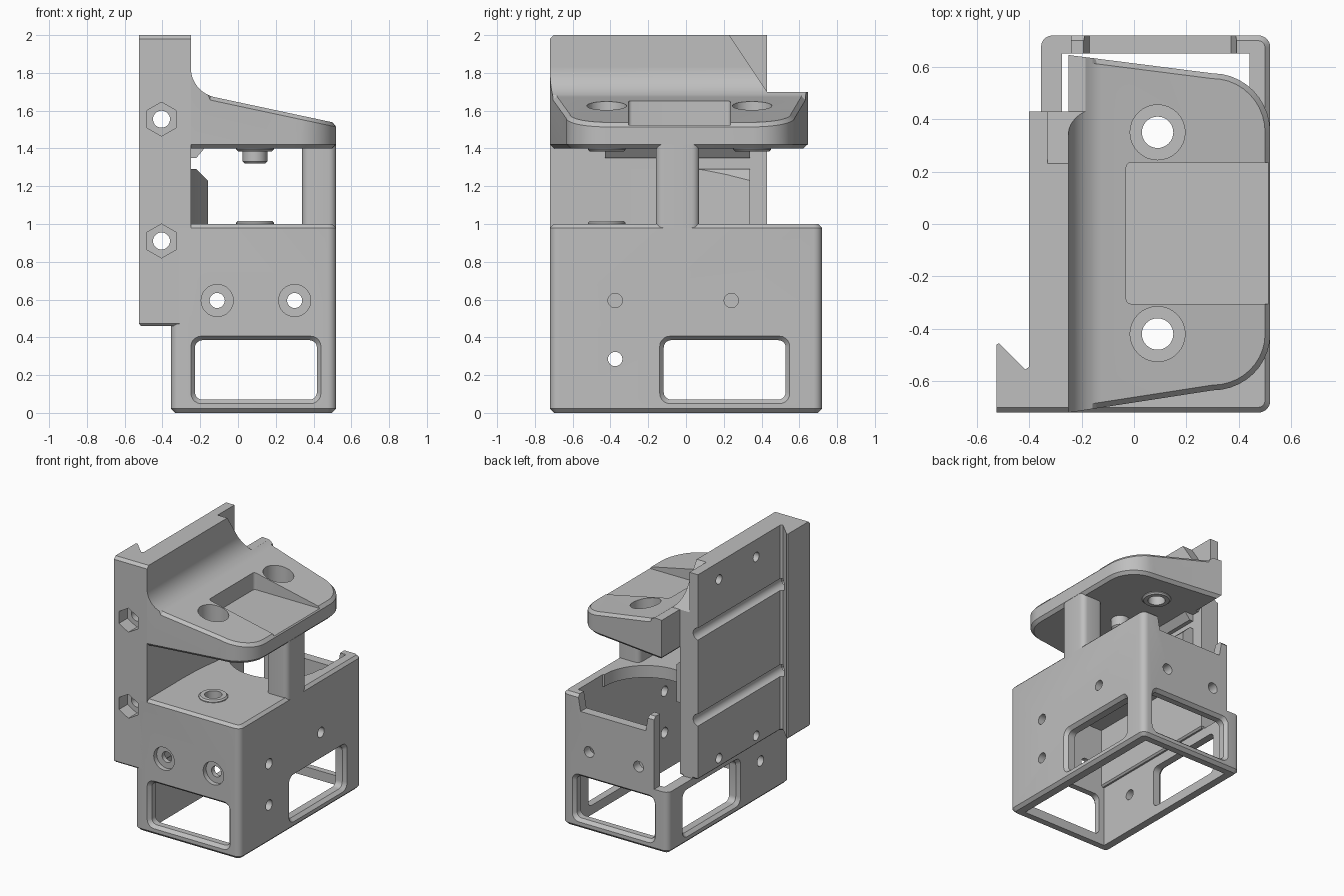
import bpy, bmesh
from math import sin, cos, pi, radians

old = bpy.data.objects.get("Cube")
if old:
    bpy.data.objects.remove(old)

grey = bpy.data.materials.new("plain grey")
grey.use_nodes = True
grey.diffuse_color = (0.52, 0.52, 0.52, 1)
grey.node_tree.nodes["Principled BSDF"].inputs["Base Color"].default_value = grey.diffuse_color


def prism(name, pts, axis, lo, hi, pts_hi=None, cham_lo=0, cham_hi=0):
    """Extrude (or loft) a 2D outline along an axis, with optional end chamfers."""
    place = {"x": lambda a, b, h: (h, a, b), "y": lambda a, b, h: (a, h, b),
             "z": lambda a, b, h: (a, b, h)}[axis]
    bm = bmesh.new()
    v0 = [bm.verts.new(place(a, b, lo)) for a, b in pts]
    v1 = [bm.verts.new(place(a, b, hi)) for a, b in (pts_hi or pts)]
    caps = [bm.faces.new(v0), bm.faces.new(v1)]
    n = len(pts)
    for i in range(n):
        j = (i + 1) % n
        bm.faces.new((v0[i], v0[j], v1[j], v1[i]))
    bmesh.ops.recalc_face_normals(bm, faces=bm.faces)
    ends = [list(f.edges) for f in caps]
    for edges, size in zip(ends, (cham_lo, cham_hi)):
        if size:
            bmesh.ops.bevel(bm, geom=edges, offset=size, segments=1, affect="EDGES")
    mesh = bpy.data.meshes.new(name)
    bm.to_mesh(mesh)
    bm.free()
    mesh.materials.append(grey)
    ob = bpy.data.objects.new(name, mesh)
    bpy.context.collection.objects.link(ob)
    return ob


def arc(cx, cy, rx, ry, start, end, steps=10):
    angles = [radians(start + (end - start) * i / steps) for i in range(steps + 1)]
    return [(cx + rx * cos(t), cy + ry * sin(t)) for t in angles]


def circle(cx, cy, r, n=32):
    return [(cx + r * sin(2 * pi * i / n), cy + r * cos(2 * pi * i / n)) for i in range(n)]


def rect(a0, b0, a1, b1, r=0):
    if not r:
        return [(a0, b0), (a1, b0), (a1, b1), (a0, b1)]
    return (arc(a1 - r, b1 - r, r, r, 0, 90, 5) + arc(a0 + r, b1 - r, r, r, 90, 180, 5)
            + arc(a0 + r, b0 + r, r, r, 180, 270, 5) + arc(a1 - r, b0 + r, r, r, 270, 360, 5))


def combine(targets, tool, mode="DIFFERENCE"):
    """Apply a boolean to every target and throw the tool away."""
    tool.hide_render = True
    for ob in targets:
        mod = ob.modifiers.new("cut", "BOOLEAN")
        mod.operation, mod.object, mod.solver = mode, tool, "EXACT"
        bpy.context.view_layer.objects.active = ob
        bpy.ops.object.modifier_apply(modifier=mod.name)
    bpy.data.objects.remove(tool)


def cut(targets, *args, **kw):
    combine(targets, prism("cutter", *args, **kw))


# Main housing: hollow, open below, open above at the rear with a round front edge
housing = prism("housing", rect(-.355, -.72, .52, .72, .045), "z", 0, 1, cham_lo=.022, cham_hi=.02)
cut([housing], rect(-.275, -.65, .44, .65), "z", -.1, .91)
cut([housing], arc(.09, .35, .34, .34, 180, 360, 32) + [(.44, .36), (.44, .65), (-.275, .65), (-.275, .36)],
    "z", .8, 1.1)
# Dip in the rear wall and the cut rear corner
cut([housing], [(-.17, .88), (.37, .88), (.41, 1.1), (-.21, 1.1)], "y", .6, .8)
cut([housing], rect(-.5, .43, -.24, .8), "z", .46, 1.1)

# Windows through opposite walls, with chamfered outer rims
for axis, a0, a1, walls in (("y", -.25, .44, (-.72, .72)), ("x", -.14, .55, (-.355, .52))):
    inner = rect(a0 + .022, .07, a1 - .022, .385, .04)
    outer = rect(a0, .048, a1, .407, .055)
    cut([housing], inner, axis, -1, 1)
    for w in walls:
        s = 1 if w > 0 else -1
        cut([housing], inner, axis, w - s * .025, w + s * .001, pts_hi=outer)

# Vertical mounting tower with a dovetail lip
tower = prism("mounting_tower", [(-.525, -.72), (-.25, -.72), (-.25, .43), (-.4, .43), (-.4, -.545),
                                 (-.415, -.555), (-.515, -.455), (-.525, -.46)],
              "z", .46, 2, cham_lo=.012)

# Upper arm: filleted slope trimmed to a rounded outline
arm = prism("upper_arm", [(-.4, 1.3), (.6, 1.3), (.6, 1.517)]
            + arc(-.09, 1.828, .16, .16, 257.7, 180, 12) + [(-.25, 2), (-.4, 2)], "y", -.8, .8)
outline = ([(-.3, -.72), (-.25, -.72)] + arc(.3, -.42, .22, .215, -90, 0)
           + arc(.3, .35, .22, .225, 0, 90) + [(-.25, .645), (-.25, .42), (-.3, .42)])
combine([arm], prism("outline", outline, "z", 1.4, 2.1, cham_lo=.022), "INTERSECT")

# Chamfer the upper rim of the arm where the slope meets its outer wall
bm = bmesh.new()
bm.from_mesh(arm.data)
rim = []
for e in bm.edges:
    normals = sorted((f.normal for f in e.link_faces), key=lambda v: v.z)
    outer_wall = abs(normals[0].z) < .05 and (normals[0].x > .05 or abs(normals[0].y) > .95)
    mid = (e.verts[0].co + e.verts[1].co) / 2
    if outer_wall and normals[-1].z > .9 and mid.x > -.24:
        rim.append(e)
bmesh.ops.bevel(bm, geom=rim, offset=.02, segments=1, affect="EDGES")
bm.to_mesh(arm.data)
bm.free()

# Recess in the arm, open at its outer end
cut([arm], rect(-.03, -.305, .7, .235, .02), "z", 1.523, 2.1)
# Sloping relief at the rear of the tower and chamfer on its front top edge
cut([arm, tower], [(.23, 2), (.43, 1.7), (.8, 1.7), (.8, 2.1), (.163, 2.1)], "x", -.33, .2)
cut([arm, tower], [(-.74, 1.96), (-.68, 2.02), (-.74, 2.02)], "x", -.6, -.2)

# Front post joining housing and arm
post = prism("front_post", rect(.34, -.16, .52, .07, .04), "z", .95, 1.42)

# Curved rib beside the gap, with a bevelled top, and the small gusset above it
rib = prism("curved_rib", [(-.27, -.43), (-.25, -.43)] + arc(-.25, -.04, .09, .38, -90, 0, 1)[:1]
            + [(-.25 + .09 * t * t, -.3 + .64 * t) for t in (0, .2, .4, .6, .8, 1)]
            + [(-.27, .34)], "z", .95, 1.29)
cut([rib], [(-.15, 1.22), (-.15, 1.31), (-.24, 1.31)], "y", -.6, .6)
gusset = prism("gusset", [(-.27, 1.35), (-.22, 1.35), (-.17, 1.41), (-.27, 1.41)], "y", -.43, .34)

# Bearing rings and the central boss
rings = []
for name, y, lo, hi in (("lower_ring", -.42, .97, 1.016), ("upper_front_ring", -.42, 1.384, 1.42),
                        ("upper_rear_ring", .35, 1.384, 1.42)):
    rings.append(prism(name, circle(.09, y, .1), "z", lo, hi,
                       cham_lo=.01 if lo > 1 else 0, cham_hi=.01 if lo < 1 else 0))
boss = prism("centre_boss", circle(.09, -.04, .065), "z", 1.32, 1.42, cham_lo=.01)

# Vertical shaft holes with counterbores in the arm
for y in (-.42, .35):
    cut([arm, housing] + rings, circle(.09, y, .06), "z", .8, 2.1)
    cut([arm], circle(.09, y, .105), "z", 1.5, 2.2)

# Long bolt channels with hexagonal pockets
for z in (.91, 1.555):
    cut([tower], circle(-.405, z, .045), "y", -1, 1)
    cut([tower, housing], circle(-.405, z, .09, 6), "y", -.8, -.62)

# Screw holes front to rear, counterbored at the front
for x in (-.11, .3):
    cut([housing], circle(x, .595, .04), "y", -1, 1)
    cut([housing], circle(x, .595, .085), "y", -.8, -.685)

# Screw holes in the side walls
cut([housing], circle(-.375, .285, .038), "x", -1, 1)
for y in (-.375, .24):
    cut([housing], circle(y, .595, .038), "x", .3, 1)

# Blind holes in the tower back
for y in (-.26, .18):
    for z in (.53, 1.87):
        cut([tower], circle(y, z, .035, 20), "x", -.6, -.3)

# Smooth shading with sharp edges kept
for ob in [housing, tower, arm, post, rib, gusset, boss] + rings:
    bpy.ops.object.select_all(action="DESELECT")
    ob.select_set(True)
    bpy.context.view_layer.objects.active = ob
    bpy.ops.object.shade_smooth_by_angle(angle=radians(30))
